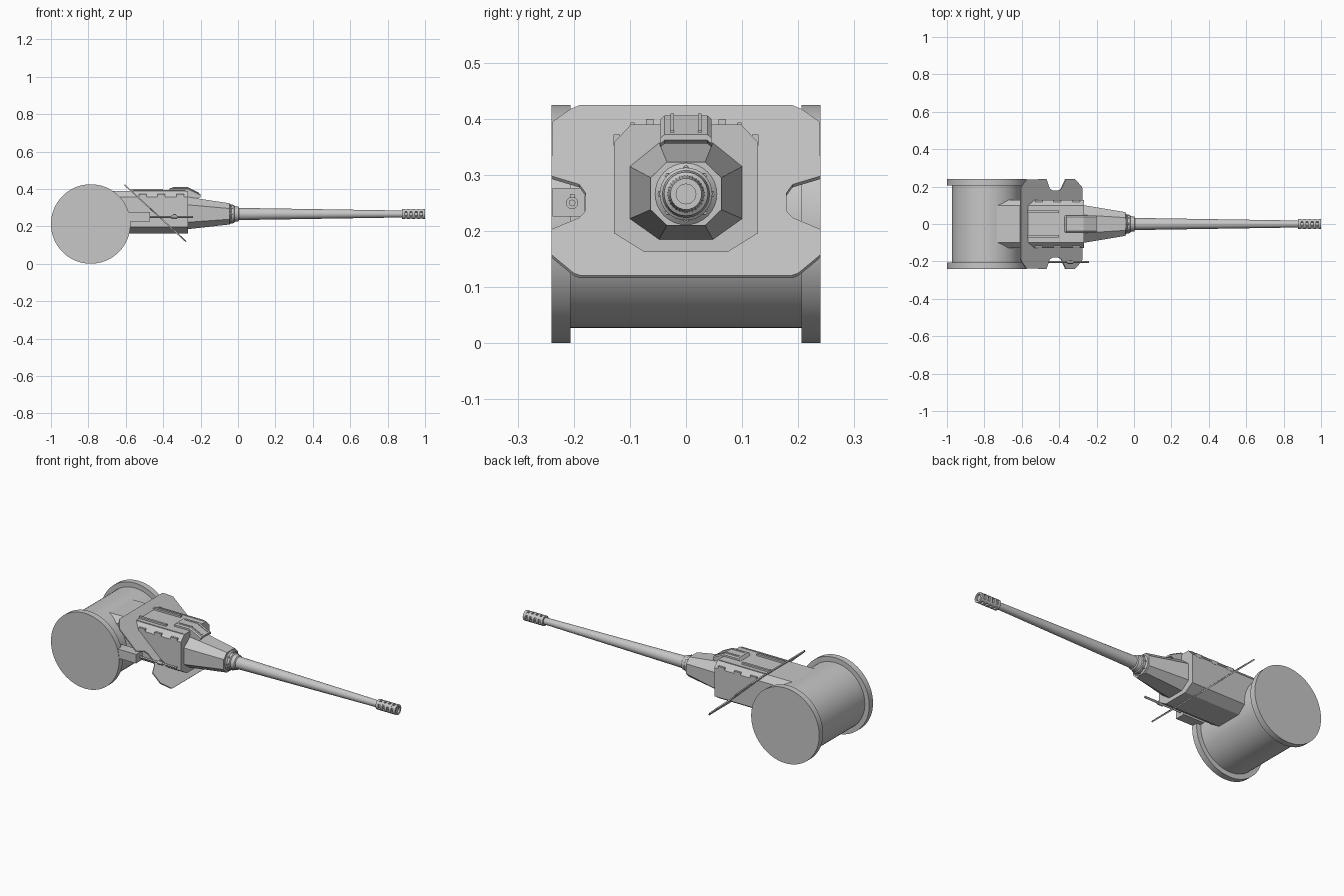
import bpy, bmesh, math

if "Cube" in bpy.data.objects:
    bpy.data.objects.remove(bpy.data.objects["Cube"])

AXIS_Z = 0.266  # barrel centre height
grey = bpy.data.materials.new("light_grey")
grey.diffuse_color = (0.57, 0.57, 0.57, 1)
grey.use_nodes = True
grey.node_tree.nodes["Principled BSDF"].inputs["Base Color"].default_value = grey.diffuse_color


def finish(name, bm, smooth=False):
    bmesh.ops.recalc_face_normals(bm, faces=bm.faces)
    me = bpy.data.meshes.new(name)
    bm.to_mesh(me)
    bm.free()
    me.materials.append(grey)
    ob = bpy.data.objects.new(name, me)
    bpy.context.collection.objects.link(ob)
    if smooth:
        bpy.ops.object.select_all(action='DESELECT')
        ob.select_set(True)
        bpy.context.view_layer.objects.active = ob
        bpy.ops.object.shade_smooth_by_angle(angle=math.radians(30))
    return ob


def loft(name, rings, smooth=False, closed=False):
    """Skin rings of equal length; cap the ends, or join last to first."""
    bm = bmesh.new()
    vs = [[bm.verts.new(p) for p in r] for r in rings]
    n = len(vs[0])
    pairs = list(zip(vs, vs[1:]))
    if closed:
        pairs.append((vs[-1], vs[0]))
    else:
        bm.faces.new(vs[0])
        bm.faces.new(vs[-1])
    for a, b in pairs:
        for i in range(n):
            j = (i + 1) % n
            bm.faces.new((a[i], a[j], b[j], b[i]))
    return finish(name, bm, smooth)


def turned_x(name, profile, y=0, z=AXIS_Z, n=32, closed=False):
    """Turn (x, radius) points about an axis along x."""
    return loft(name, [[(x, y + r * math.cos(2 * math.pi * i / n),
                         z + r * math.sin(2 * math.pi * i / n)) for i in range(n)]
                       for x, r in profile], True, closed)


def turned_y(name, profile, x, z, n=64):
    """Turn (y, radius) points about an axis along y."""
    return loft(name, [[(x + r * math.cos(2 * math.pi * i / n), y,
                         z + r * math.sin(2 * math.pi * i / n)) for i in range(n)]
                       for y, r in profile], True)


def box(name, x0, x1, y0, y1, z0, z1):
    return loft(name, [[(x, y0, z0), (x, y1, z0), (x, y1, z1), (x, y0, z1)]
                       for x in (x0, x1)])


def mirrored(half):
    """Close a half outline of (y, z) across y = 0."""
    return half + [(-y, z) for y, z in reversed(half)]


# Trunnion drum with end flanges
turned_y("trunnion_drum", [(-0.24, 0.2125), (-0.206, 0.2125), (-0.206, 0.185),
                           (0.206, 0.185), (0.206, 0.2125), (0.24, 0.2125)],
         -0.7875, 0.2125)

# Faceted gun housing running back into the drum
body = mirrored([(0.098, 0.39), (0.128, 0.358), (0.128, 0.196), (0.075, 0.163)])
loft("gun_housing", [[(x, y, z) for y, z in body] for x in (-0.75, -0.267)])

# Tapered octagonal mantlet
back = mirrored([(0.048, 0.357), (0.1, 0.315), (0.1, 0.222), (0.048, 0.185)])
front = mirrored([(0.034, 0.323), (0.063, 0.295), (0.063, 0.238), (0.034, 0.21)])
loft("mantlet", [[(x, y, z) for y, z in o] for x, o in ((-0.267, back), (-0.045, front))])

# Sloping shield with a notch on each side
outline = mirrored([(0.188, 0.425), (0.205, 0.418), (0.238, 0.395), (0.24, 0.298),
                    (0.19, 0.283), (0.179, 0.268), (0.179, 0.236), (0.19, 0.224),
                    (0.24, 0.203), (0.24, 0.158), (0.2, 0.125), (0.188, 0.121)])
slope = 0.33 / 0.304
loft("shield", [[(-0.605 + (0.425 - z) * slope + s * 0.67,
                  y, z + s * 0.74) for y, z in outline] for s in (-0.007, 0.0)])

# Barrel collar, barrel and muzzle brake
turned_x("barrel_collar", [(-0.05, 0.055), (-0.043, 0.055), (-0.036, 0.047), (-0.022, 0.047),
                           (-0.018, 0.042), (0.002, 0.039), (0.006, 0.033)])
turned_x("barrel", [(0, 0.033), (0.1, 0.031), (0.88, 0.0185), (0.99, 0.0175)])
for i in range(5):
    x = 0.878 + i * 0.0268
    turned_x(f"brake_ring_{i}", [(x, 0.028), (x + 0.0148, 0.028),
                                 (x + 0.0148, 0.0175), (x, 0.0175)], closed=True)
for i in range(4):
    # Four curved bars join the rings and leave slots between them
    a = math.pi / 4 + i * math.pi / 2
    arc = [(r, a + d) for r, ds in ((0.0278, (-0.3, 0, 0.3)), (0.019, (0.3, 0, -0.3)))
           for d in ds]
    loft(f"brake_bar_{i}", [[(x, r * math.cos(t), AXIS_Z + r * math.sin(t))
                             for r, t in arc] for x in (0.88, 0.998)])
for i in range(8):
    # Collar bolts
    a = i * math.pi / 4
    turned_x(f"collar_bolt_{i}", [(-0.04, 0.005), (-0.028, 0.005)],
             0.046 * math.cos(a), AXIS_Z + 0.046 * math.sin(a), 6)

# Sight hood on the roof, with ribs
side = [(-0.375, 0.385), (-0.362, 0.406), (-0.27, 0.406), (-0.2, 0.372),
        (-0.2, 0.362), (-0.215, 0.356), (-0.267, 0.356)]
hood = loft("sight_hood", [[(x, y, z - d) for x, z in side]
                           for y, d in ((-0.045, 0.006), (-0.038, 0), (0.038, 0), (0.045, 0.006))])
for s in (-1, 1):
    tag = "left" if s > 0 else "right"
    # Ribs follow the sloping top of the hood
    rib = [(-0.35, 0.404), (-0.35, 0.409), (-0.268, 0.409), (-0.208, 0.379), (-0.208, 0.374)]
    loft(f"hood_rib_{tag}", [[(x, s * y, z) for x, z in rib] for y in (0.021, 0.028)])
    # Roof rails and hinge strips
    box(f"roof_rail_{tag}", -0.57, -0.4, s * 0.058, s * 0.071, 0.388, 0.4)
    box(f"roof_strip_{tag}", -0.56, -0.28, s * 0.092, s * 0.099, 0.386, 0.393)
    for i in range(3):
        x = -0.53 + i * 0.1
        box(f"side_hinge_{tag}_{i}", x, x + 0.04, s * 0.118, s * 0.129, 0.352, 0.372)

# Side sight: mounting block, rod and clamp in the right-hand notch
box("sight_block", -0.6, -0.47, -0.238, -0.18, 0.226, 0.277)
turned_x("sight_rod", [(-0.48, 0.006), (-0.24, 0.006)], -0.203, 0.25, 12)
turned_x("sight_clamp", [(-0.355, 0.011), (-0.325, 0.011)], -0.203, 0.25, 12)
box("clamp_stud", -0.348, -0.332, -0.207, -0.199, 0.25, 0.266)
